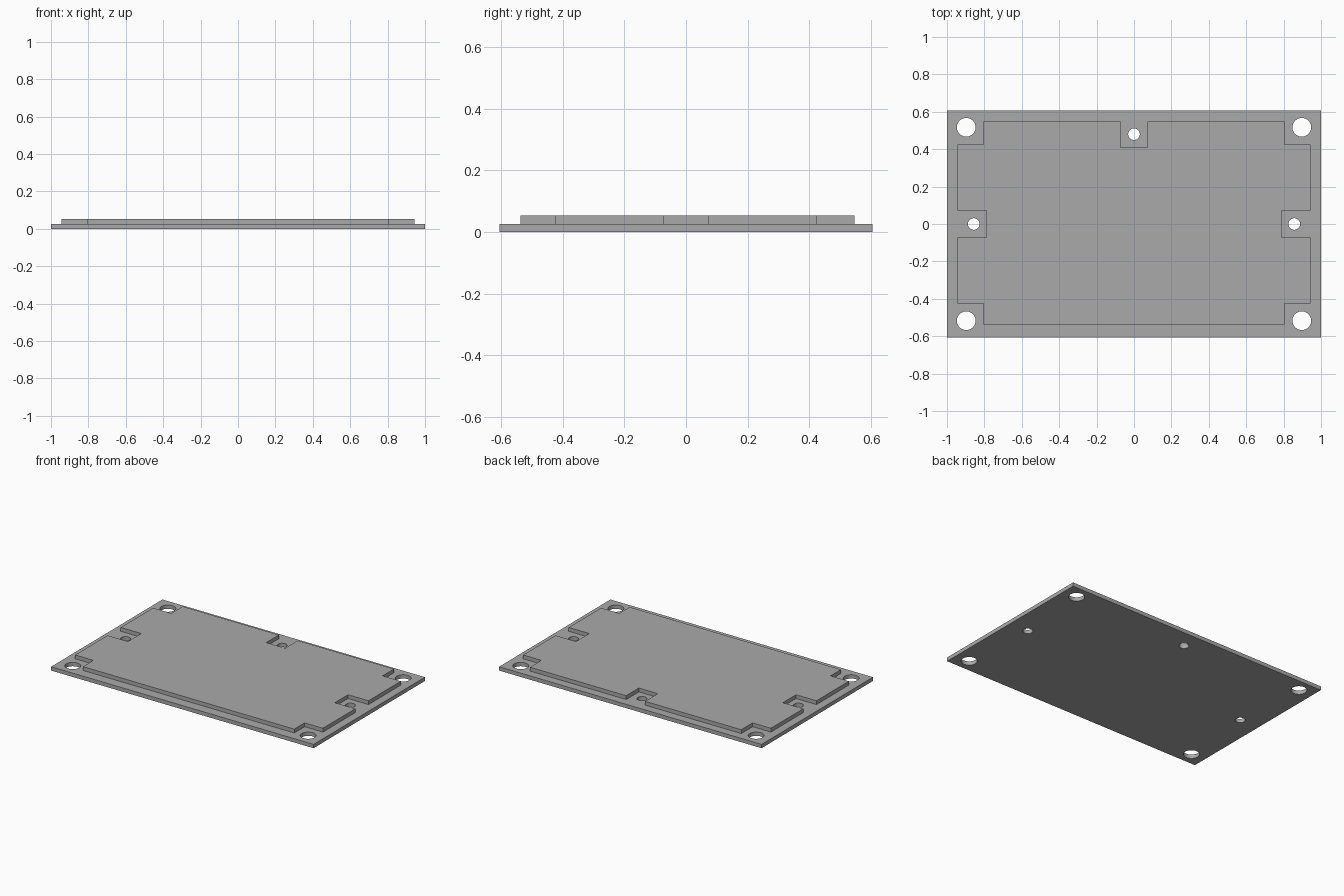
import bpy, bmesh, math

if "Cube" in bpy.data.objects:
    bpy.data.objects.remove(bpy.data.objects["Cube"])

HALF_X, HALF_Y = 1.0, 0.606
BASE_Z, TOP_Z = 0.0265, 0.053

grey = bpy.data.materials.new("plain grey")
grey.diffuse_color = (0.4, 0.4, 0.4, 1)
grey.use_nodes = True
grey.node_tree.nodes["Principled BSDF"].inputs["Base Color"].default_value = grey.diffuse_color


def prism(name, outline, z0, z1):
    """Extrude a closed outline from z0 to z1."""
    bm = bmesh.new()
    face = bm.faces.new([bm.verts.new((x, y, z0)) for x, y in outline])
    ext = bmesh.ops.extrude_face_region(bm, geom=[face])
    bmesh.ops.translate(bm, vec=(0, 0, z1 - z0),
                        verts=[v for v in ext["geom"] if isinstance(v, bmesh.types.BMVert)])
    bmesh.ops.recalc_face_normals(bm, faces=bm.faces)
    mesh = bpy.data.meshes.new(name)
    bm.to_mesh(mesh)
    bm.free()
    mesh.materials.append(grey)
    obj = bpy.data.objects.new(name, mesh)
    bpy.context.collection.objects.link(obj)
    return obj


def combine(target, other, operation):
    """Apply a boolean and discard the helper."""
    mod = target.modifiers.new("boolean", 'BOOLEAN')
    mod.operation, mod.solver, mod.object = operation, 'EXACT', other
    bpy.context.view_layer.objects.active = target
    bpy.ops.object.modifier_apply(modifier=mod.name)
    bpy.data.objects.remove(other)


def circle(cx, cy, r, n=48):
    return [(cx + r * math.cos(2 * math.pi * i / n),
             cy + r * math.sin(2 * math.pi * i / n)) for i in range(n)]


# Base plate
plate = prism("cover_plate", [(-HALF_X, -HALF_Y), (HALF_X, -HALF_Y),
                              (HALF_X, HALF_Y), (-HALF_X, HALF_Y)], 0, BASE_Z)

# Raised panel with stepped corners, side notches and a back notch
right_half = [(0.805, -0.537), (0.805, -0.424), (0.944, -0.424), (0.944, -0.072),
              (0.788, -0.072), (0.788, 0.072), (0.944, 0.072), (0.944, 0.424),
              (0.805, 0.424), (0.805, 0.548), (0.072, 0.548), (0.072, 0.41)]
panel = prism("raised_panel",
              right_half + [(-x, y) for x, y in reversed(right_half)], 0.01, TOP_Z)
combine(plate, panel, 'UNION')

# Large corner holes and small screw holes in the notches
holes = [(sx * 0.897, sy * 0.517, 0.05) for sx in (-1, 1) for sy in (-1, 1)]
holes += [(-0.857, 0, 0.031), (0.857, 0, 0.031), (0, 0.48, 0.031)]
for x, y, r in holes:
    combine(plate, prism("hole_cutter", circle(x, y, r), -0.1, 0.15), 'DIFFERENCE')

# Smooth hole walls, crisp edges elsewhere
plate.select_set(True)
bpy.context.view_layer.objects.active = plate
bpy.ops.object.shade_smooth_by_angle(angle=math.radians(30))
